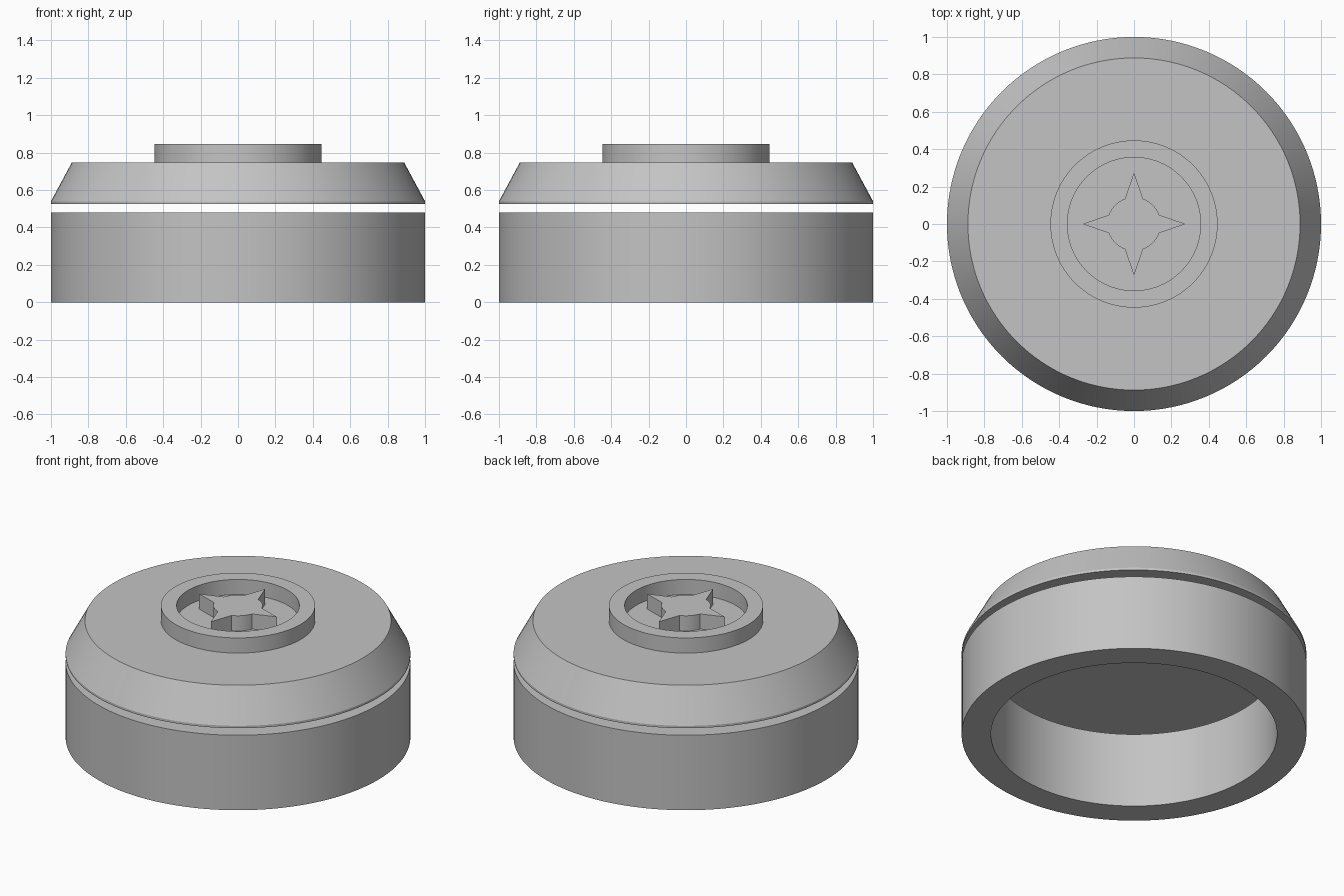
import bpy
import bmesh
from math import cos, sin, pi, radians

if "Cube" in bpy.data.objects:
    bpy.data.objects.remove(bpy.data.objects["Cube"], do_unlink=True)

SEGMENTS = 128

grey = bpy.data.materials.new("plain grey")
grey.use_nodes = True
grey.diffuse_color = (0.55, 0.55, 0.55, 1)
grey.node_tree.nodes["Principled BSDF"].inputs["Base Color"].default_value = grey.diffuse_color


def finish(name, bm):
    """Turn a bmesh into a shaded object."""
    bmesh.ops.recalc_face_normals(bm, faces=bm.faces)
    mesh = bpy.data.meshes.new(name)
    bm.to_mesh(mesh)
    bm.free()
    mesh.materials.append(grey)
    obj = bpy.data.objects.new(name, mesh)
    bpy.context.collection.objects.link(obj)
    bpy.ops.object.select_all(action="DESELECT")
    obj.select_set(True)
    bpy.context.view_layer.objects.active = obj
    bpy.ops.object.shade_smooth_by_angle(angle=radians(25))
    return obj


def lathe(name, profile, closed):
    """Revolve (radius, z) points; a closed profile makes a ring, an open one gets end caps."""
    bm = bmesh.new()
    rings = [[bm.verts.new((r * cos(2 * pi * i / SEGMENTS), r * sin(2 * pi * i / SEGMENTS), z))
              for i in range(SEGMENTS)] for r, z in profile]
    pairs = list(zip(rings, rings[1:]))
    if closed:
        pairs.append((rings[-1], rings[0]))
    else:
        bm.faces.new(rings[0])
        bm.faces.new(rings[-1])
    for a, b in pairs:
        for i in range(SEGMENTS):
            j = (i + 1) % SEGMENTS
            bm.faces.new((a[i], a[j], b[j], b[i]))
    return finish(name, bm)


def tube(name, inner, outer, bottom, top):
    return lathe(name, [(inner, bottom), (outer, bottom), (outer, top), (inner, top)], True)


# Open lower ring, and the chamfered cap held just above it
tube("base_ring", 0.83, 1.0, 0, 0.48)
lathe("chamfered_cap", [(1.0, 0.525), (1.0, 0.54), (0.888, 0.748)], False)

# Raised collar around the centre
tube("collar", 0.356, 0.447, 0.748, 0.845)

# Four-pointed stud: a round core with a spike on each axis
bm = bmesh.new()
outline = []
for quarter in range(4):
    start = quarter * 90
    outline.append((0.275, start))
    outline += [(0.143, start + 20 + step * 5) for step in range(11)]
base = bm.faces.new([bm.verts.new((r * cos(radians(a)), r * sin(radians(a)), 0.748))
                     for r, a in outline])
raised = bmesh.ops.extrude_face_region(bm, geom=[base], use_keep_orig=True)
bmesh.ops.translate(bm, vec=(0, 0, 0.097),
                    verts=[v for v in raised["geom"] if isinstance(v, bmesh.types.BMVert)])
finish("star_stud", bm)
